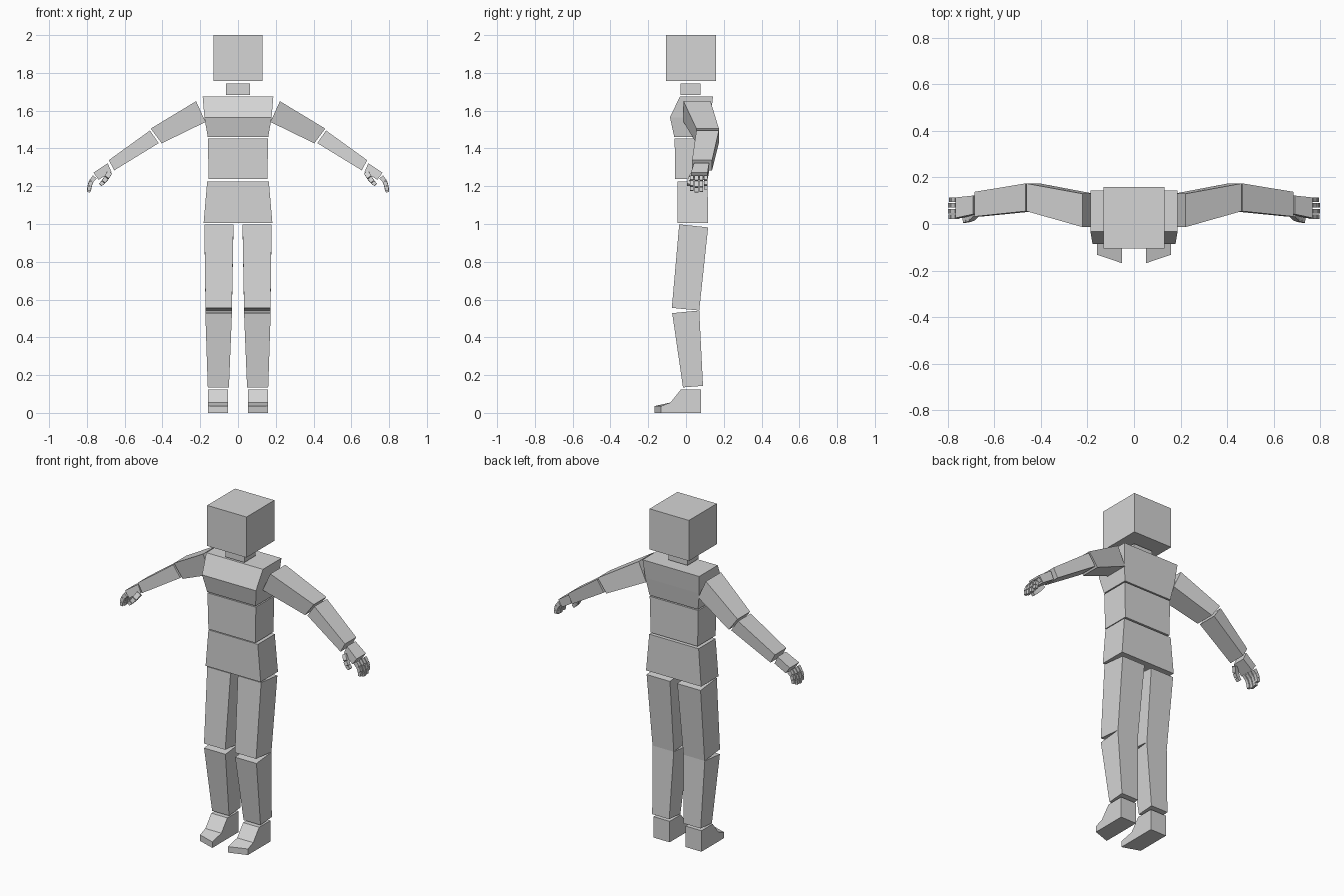
import bpy
import bmesh
from mathutils import Vector

if "Cube" in bpy.data.objects:
    bpy.data.objects.remove(bpy.data.objects["Cube"])

grey = bpy.data.materials.new("light grey")
grey.diffuse_color = (0.66, 0.66, 0.66, 1)
grey.use_nodes = True
grey.node_tree.nodes["Principled BSDF"].inputs["Base Color"].default_value = grey.diffuse_color


def loft(name, rings, mirror=False):
    """Closed flat-shaded solid through a list of matching point rings."""
    bm = bmesh.new()
    vs = [[bm.verts.new(p) for p in ring] for ring in rings]
    n = len(vs[0])
    for a, b in zip(vs, vs[1:]):
        for i in range(n):
            j = (i + 1) % n
            bm.faces.new((a[i], a[j], b[j], b[i]))
    bm.faces.new(vs[0][::-1])
    bm.faces.new(vs[-1])
    bmesh.ops.recalc_face_normals(bm, faces=bm.faces)
    me = bpy.data.meshes.new(name)
    bm.to_mesh(me)
    bm.free()
    me.materials.append(grey)
    ob = bpy.data.objects.new(name, me)
    bpy.context.collection.objects.link(ob)
    if mirror:
        ob.modifiers.new("Mirror", 'MIRROR').use_mirror_merge = False
    return ob


def level(x0, x1, y0, y1, z0, z1=None):
    """Horizontal ring; z0 at the front edge, z1 at the back edge."""
    z1 = z0 if z1 is None else z1
    return [(x0, y0, z0), (x1, y0, z0), (x1, y1, z1), (x0, y1, z1)]


def cut(top, low, y0, y1):
    """Ring across an arm, from (x, z) of its upper and lower edges."""
    return [(top[0], y0, top[1]), (top[0], y1, top[1]),
            (low[0], y1, low[1]), (low[0], y0, low[1])]


def digit(name, path, widths, y_half):
    """Finger of separate boxes following a path, with small joint gaps."""
    for k in range(len(path) - 1):
        a, b = Vector(path[k]), Vector(path[k + 1])
        d = (b - a).normalized()
        side = Vector((0, 1, 0))
        up = d.cross(side).normalized()
        side = up.cross(d).normalized()
        rings = []
        for p, w in ((a + d * 0.001, widths[k]), (b - d * 0.001, widths[k + 1])):
            rings.append([p + up * (s * w) + side * (t * y_half)
                          for s, t in ((1, -1), (1, 1), (-1, 1), (-1, -1))])
        loft(f"{name}_{k + 1}", rings, True)


# Head and neck
loft("head", [level(-.13, .13, -.105, .158, z) for z in (1.758, 2.0)])
loft("neck", [level(-.063, .063, -.03, .076, z) for z in (1.682, 1.745)])

# Torso
loft("chest", [level(-.16, .16, -.062, .115, 1.46),
               level(-.178, .178, -.085, .13, 1.565),
               level(-.187, .187, -.032, .143, 1.675)])
loft("abdomen", [level(-.155, .155, -.058, .112, 1.237),
                 level(-.16, .16, -.06, .114, 1.453)])
loft("pelvis", [level(-.182, .182, -.046, .117, 1.006),
                level(-.163, .163, -.046, .114, 1.226)])

# Legs
loft("thigh", [level(.032, .172, -.075, .07, .556, .542),
               level(.024, .178, -.036, .117, .998, .982)], True)
loft("shin", [level(.048, .16, -.016, .09, .135, .143),
              level(.032, .173, -.073, .07, .528, .542)], True)

# Foot: side profile swept across, with the toe angled inwards
foot_rings = []
for x, toe in ((.052, -.168), (.158, -.132)):
    foot_rings.append([(x, .08, 0), (x, .08, .125), (x, -.026, .125),
                       (x, -.082, .055), (x, toe, .036), (x, toe, 0)])
loft("foot", foot_rings, True)

# Arms
loft("upper_arm", [cut((.222, 1.65), (.172, 1.54), -.013, .13),
                   cut((.462, 1.505), (.404, 1.427), .055, .174)], True)
loft("forearm", [cut((.466, 1.495), (.42, 1.428), .055, .174),
                 cut((.684, 1.338), (.655, 1.284), .032, .138)], True)

# Hand
loft("palm", [cut((.69, 1.322), (.67, 1.276), .042, .122),
              cut((.765, 1.272), (.738, 1.234), .026, .114)], True)
lengths = (.9, 1.0, .97, .82)
for i, s in enumerate(lengths):
    y = .031 + i * .0245
    base = Vector((.757, y, 1.25))
    path = [base + Vector(o) * s for o in
            ((0, 0, 0), (.022, 0, -.026), (.032, 0, -.056), (.034, 0, -.083))]
    digit(f"finger_{i + 1}", path, (.013, .011, .010, .008), .0095)
digit("thumb", [(.680, .043, 1.272), (.697, .025, 1.243),
                (.714, .018, 1.222), (.729, .016, 1.206)],
      (.014, .013, .011, .009), .011)
